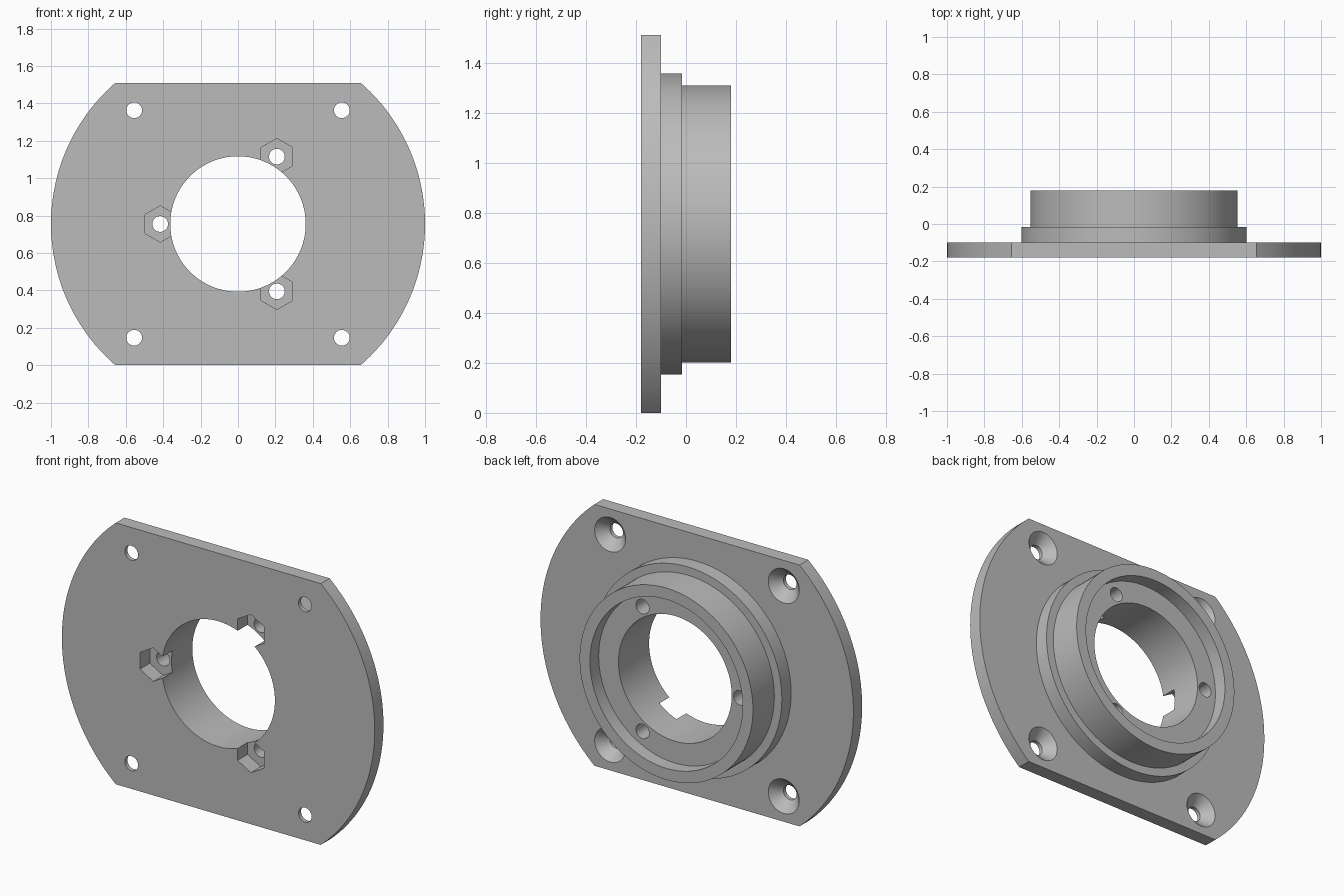
import bpy, bmesh
from math import sin, cos, radians, tau

if "Cube" in bpy.data.objects:
    bpy.data.objects.remove(bpy.data.objects["Cube"])

CZ = 0.755                                   # height of the bore axis
FRONT, PLATE, STEP, FLOOR, BACK = -0.18, -0.10, -0.015, 0.10, 0.18

metal = bpy.data.materials.new("plain grey")
metal.use_nodes = True
metal.diffuse_color = (0.5, 0.5, 0.5, 1)
metal.node_tree.nodes["Principled BSDF"].inputs["Base Color"].default_value = (0.5, 0.5, 0.5, 1)


def add_object(name, bm):
    bmesh.ops.recalc_face_normals(bm, faces=bm.faces)
    mesh = bpy.data.meshes.new(name)
    bm.to_mesh(mesh)
    bm.free()
    mesh.materials.append(metal)
    ob = bpy.data.objects.new(name, mesh)
    bpy.context.collection.objects.link(ob)
    return ob


def lathe(name, profile, segments, x=0, z=0):
    """Turn a closed (radius, y) profile around an axis along y."""
    bm = bmesh.new()
    rings = []
    for i in range(segments):
        a = tau * i / segments
        rings.append([bm.verts.new((x + r * sin(a), y, CZ + z + r * cos(a))) for r, y in profile])
    n = len(profile)
    for i in range(segments):
        here, there = rings[i], rings[(i + 1) % segments]
        for j in range(n):
            k = (j + 1) % n
            if profile[j][0] or profile[k][0]:
                bm.faces.new((here[j], here[k], there[k], there[j]))
    bmesh.ops.remove_doubles(bm, verts=bm.verts, dist=1e-5)
    return add_object(name, bm)


def rod(name, radius, y0, y1, segments, x, z):
    return lathe(name, [(0, y0), (radius, y0), (radius, y1), (0, y1)], segments, x, z)


def cut(body, cutter):
    cutter.hide_render = True
    mod = body.modifiers.new(cutter.name, "BOOLEAN")
    mod.operation, mod.solver, mod.object = "DIFFERENCE", "EXACT", cutter
    bpy.context.view_layer.objects.active = body
    bpy.ops.object.modifier_apply(modifier=mod.name)
    bpy.data.objects.remove(cutter)


# Flange plate, stepped hub and recessed back rim as one turned body
flange = lathe("flange_mount", [
    (0.362, FRONT), (1.0, FRONT), (1.0, PLATE), (0.602, PLATE), (0.602, STEP),
    (0.554, STEP), (0.554, BACK), (0.488, BACK), (0.488, FLOOR), (0.362, FLOOR)], 144)

# Flats along the top and bottom of the plate
for side in (-1, 1):
    bm = bmesh.new()
    bmesh.ops.create_cube(bm, size=1)
    bmesh.ops.scale(bm, verts=bm.verts, vec=(3, 1, 1))
    bmesh.ops.translate(bm, verts=bm.verts, vec=(0, 0, CZ + side * (CZ + 0.5)))
    cut(flange, add_object("flat_cutter", bm))

# Three bolt holes with hexagonal nut pockets opening on the front
for angle in (60, 180, 300):
    x, z = 0.416 * cos(radians(angle)), 0.416 * sin(radians(angle))
    cut(flange, rod("nut_pocket_cutter", 0.097, FRONT - 0.1, FRONT + 0.09, 6, x, z))
    cut(flange, rod("bolt_hole_cutter", 0.042, FRONT - 0.2, BACK + 0.1, 32, x, z))

# Four corner screw holes, countersunk from the back
for x in (-0.555, 0.555):
    for z in (-0.608, 0.608):
        cut(flange, lathe("screw_hole_cutter", [
            (0, FRONT - 0.1), (0.042, FRONT - 0.1), (0.042, PLATE - 0.057),
            (0.099, PLATE), (0.099, PLATE + 0.1), (0, PLATE + 0.1)], 40, x, z))

# Smooth the turned walls, keep the machined edges sharp
bpy.ops.object.select_all(action="DESELECT")
flange.select_set(True)
bpy.context.view_layer.objects.active = flange
bpy.ops.object.shade_smooth_by_angle(angle=radians(30))
